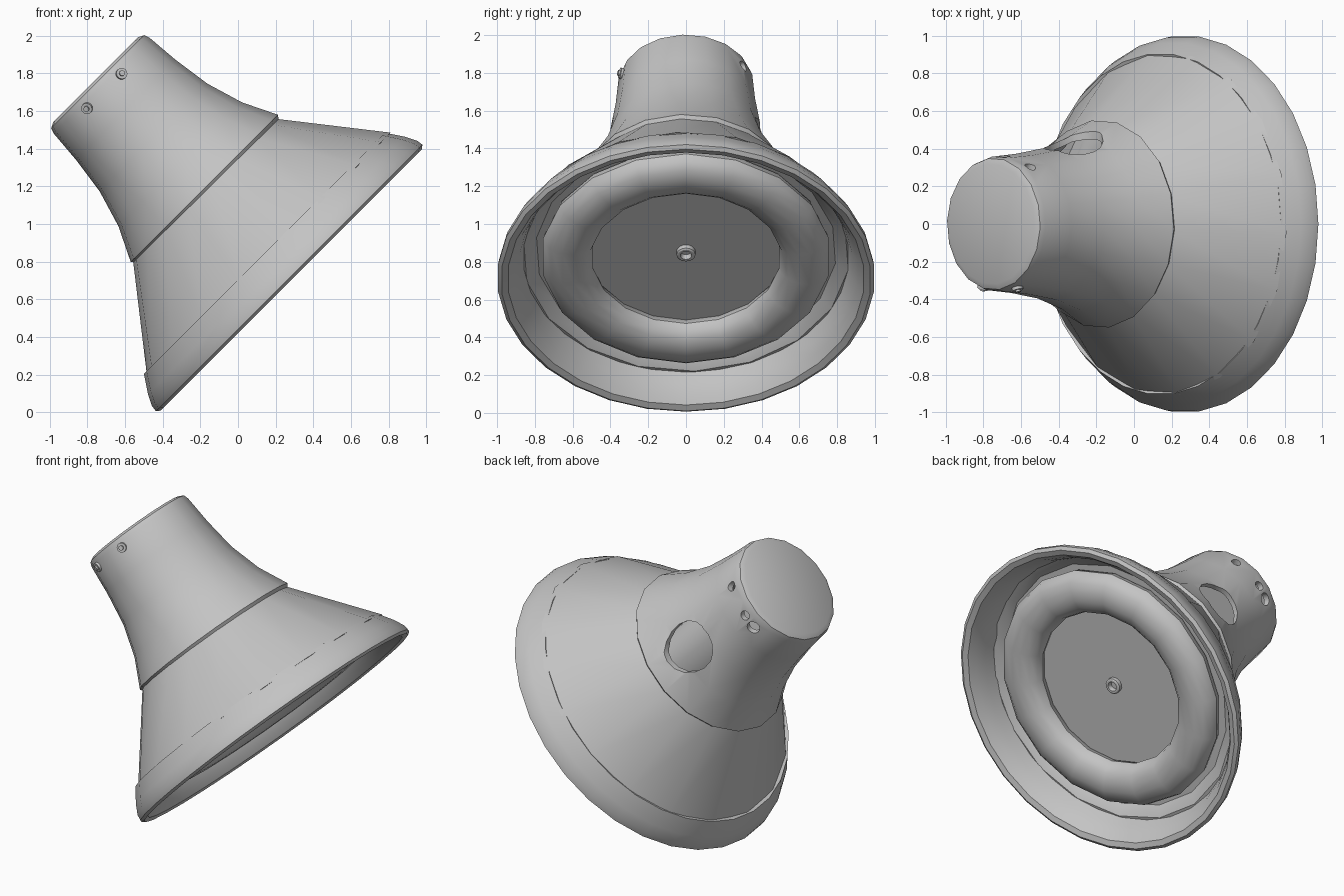
import bpy, bmesh
from math import radians, cos, sin, pi, atan2, hypot
from mathutils import Matrix, Vector

cube = bpy.data.objects.get("Cube")
if cube:
    bpy.data.objects.remove(cube)

grey = bpy.data.materials.new("plain_grey")
grey.use_nodes = True
grey.diffuse_color = (0.55, 0.55, 0.55, 1)
grey.node_tree.nodes["Principled BSDF"].inputs["Base Color"].default_value = grey.diffuse_color

# Horn frame: local z runs from the mouth to the closed back, tilted 45 degrees
FRAME = Matrix.Translation((0.275, 0, 0.71)) @ Matrix.Rotation(radians(-45), 4, 'Y')


def finish(name, bm, smooth=True, angle=32):
    bmesh.ops.remove_doubles(bm, verts=bm.verts, dist=1e-5)
    bmesh.ops.recalc_face_normals(bm, faces=bm.faces)
    mesh = bpy.data.meshes.new(name)
    bm.to_mesh(mesh)
    bm.free()
    mesh.transform(FRAME)
    mesh.materials.append(grey)
    obj = bpy.data.objects.new(name, mesh)
    bpy.context.collection.objects.link(obj)
    if smooth:
        shade(obj, angle)
    return obj


def activate(obj):
    bpy.ops.object.select_all(action='DESELECT')
    obj.select_set(True)
    bpy.context.view_layer.objects.active = obj


def shade(obj, angle=32):
    activate(obj)
    bpy.ops.object.shade_smooth_by_angle(angle=radians(angle))


def lathe(name, profile, sides, offset=0.0, turn=0.0, closed=True, smooth=True):
    """Spin (height, radius) points round the horn axis."""
    bm = bmesh.new()
    rings = []
    for t, r in profile:
        ring = []
        for i in range(sides):
            a = 2 * pi * i / sides + turn
            ring.append(bm.verts.new((r * cos(a) + offset, r * sin(a), t)))
        rings.append(ring)
    pairs = list(zip(rings, rings[1:]))
    if closed:
        pairs.append((rings[-1], rings[0]))
    else:
        bm.faces.new(rings[0])
        bm.faces.new(rings[-1])
    for low, high in pairs:
        for i in range(sides):
            j = (i + 1) % sides
            bm.faces.new((low[i], low[j], high[j], high[i]))
    return finish(name, bm, smooth)


def radial_cylinder(bm, t, u, side, radius, inner, outer):
    """Add a cylinder pointing out from the axis through height t and offset u."""
    reach = 0.36
    direction = Vector((u, side * reach, 0)).normalized()
    centre = direction * (inner + outer) / 2 + Vector((0.018, 0, t))
    turn = direction.to_track_quat('Z', 'Y').to_matrix().to_4x4()
    bmesh.ops.create_cone(bm, cap_ends=True, segments=16, radius1=radius, radius2=radius,
                          depth=outer - inner, matrix=Matrix.Translation(centre) @ turn)


# Rolled mouth rim with its inner wall
lathe("mouth_rim", [(0.19, 0.905), (0.10, 0.965), (0.04, 0.995), (0.005, 1.0), (-0.01, 0.98),
                    (0.0, 0.945), (0.04, 0.915), (0.10, 0.885), (0.17, 0.86)], 30)

# Flared cone wall
lathe("flared_cone", [(0.17, 0.915), (0.66, 0.53), (0.66, 0.50), (0.21, 0.78), (0.16, 0.865)],
      18, 0.012, radians(-3))

# Hollow neck with a rounded closed back
neck = lathe("neck", [(0.635, 0.535), (0.66, 0.553), (0.84, 0.465), (1.04, 0.405), (1.25, 0.375),
                      (1.43, 0.36), (1.46, 0.35), (1.475, 0.32), (1.475, 0.0001),
                      (1.43, 0.0001), (1.43, 0.32), (1.04, 0.37), (0.84, 0.43), (0.64, 0.505)],
             18, 0.018, radians(-3), smooth=False)

# Side port and bolt holes cut through the neck wall
bm = bmesh.new()
radial_cylinder(bm, 0.92, 0.05, 1, 0.155, 0.25, 0.7)
for t, u, size in ((1.38, 0.23, 0.03), (1.38, 0.0, 0.03), (1.37, -0.09, 0.04)):
    radial_cylinder(bm, t, u, 1, size, 0.25, 0.5)
cutter = finish("port_cutter", bm, False)
cutter.hide_render = True
activate(neck)
cut = neck.modifiers.new("ports", 'BOOLEAN')
cut.operation = 'DIFFERENCE'
cut.solver = 'EXACT'
cut.object = cutter
bpy.ops.object.modifier_apply(modifier="ports")
bpy.data.objects.remove(cutter)
shade(neck)

# Two small bolts on the front of the neck
for name, u in (("upper_bolt", 0.125), ("lower_bolt", -0.15)):
    bm = bmesh.new()
    radial_cylinder(bm, 1.4, u, -1, 0.03, 0.33, 0.372)
    radial_cylinder(bm, 1.4, u, -1, 0.015, 0.33, 0.382)
    finish(name, bm)

# Magnet can seen through the side port
lathe("magnet", [(0.24, 0.24), (0.95, 0.24), (0.95, 0.2), (1.1, 0.2)], 18, 0.018, closed=False)

# Padded surround, flat diaphragm and centre stud in the mouth
tube = [(0.15 + 0.095 * sin(2 * pi * k / 14), 0.635 + 0.135 * cos(2 * pi * k / 14))
        for k in range(14)]
lathe("padded_surround", tube, 18, 0.015)
lathe("diaphragm", [(0.19, 0.62), (0.23, 0.62)], 18, 0.015, closed=False)
lathe("centre_stud", [(0.19, 0.05), (0.165, 0.05), (0.16, 0.042), (0.16, 0.03),
                      (0.175, 0.025), (0.19, 0.025)], 16, 0.015)

# Backing ring closing the gap between surround and cone
lathe("backing_ring", [(0.2, 0.6), (0.2, 0.83), (0.22, 0.83), (0.22, 0.6)], 18, 0.012)
